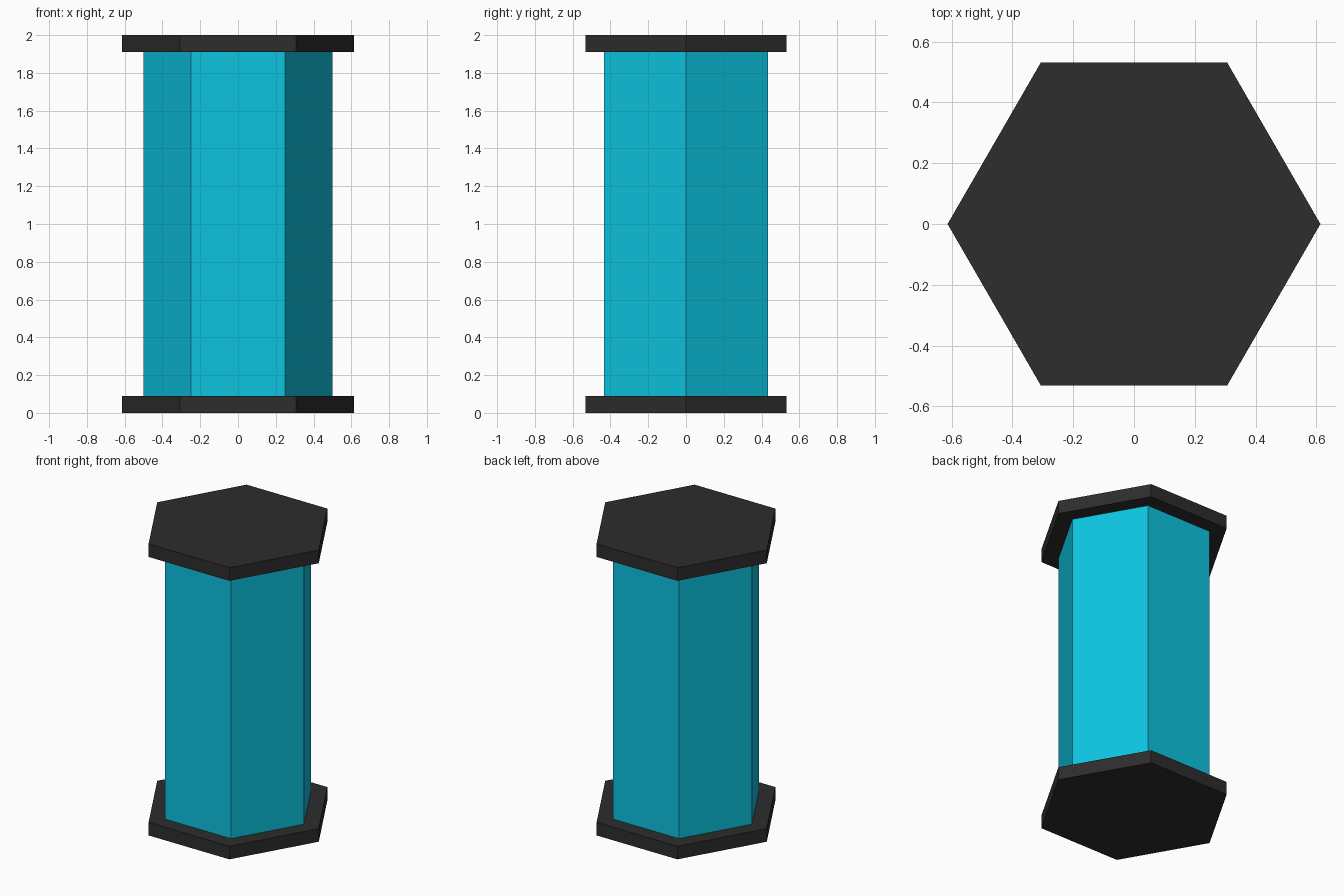
import bpy, bmesh
from math import cos, sin, tau

if "Cube" in bpy.data.objects:
    bpy.data.objects.remove(bpy.data.objects["Cube"])

SIDES = 6


def material(name, color):
    mat = bpy.data.materials.new(name)
    mat.diffuse_color = color
    mat.use_nodes = True
    mat.node_tree.nodes["Principled BSDF"].inputs["Base Color"].default_value = mat.diffuse_color
    return mat


def hex_prism(name, radius, z0, z1, mat):
    """Flat-shaded hexagonal prism with corners on the x axis."""
    bm = bmesh.new()
    ring = [bm.verts.new((radius * cos(tau * i / SIDES), radius * sin(tau * i / SIDES), z0))
            for i in range(SIDES)]
    base = bm.faces.new(ring)
    ext = bmesh.ops.extrude_face_region(bm, geom=[base], use_keep_orig=True)
    top = [v for v in ext["geom"] if isinstance(v, bmesh.types.BMVert)]
    bmesh.ops.translate(bm, verts=top, vec=(0, 0, z1 - z0))
    bmesh.ops.recalc_face_normals(bm, faces=bm.faces)
    mesh = bpy.data.meshes.new(name)
    bm.to_mesh(mesh)
    bm.free()
    mesh.materials.append(mat)
    obj = bpy.data.objects.new(name, mesh)
    bpy.context.collection.objects.link(obj)
    return obj


cyan = material("cyan", (0.004, 0.55, 0.74, 1))
black = material("black", (0.026, 0.026, 0.026, 1))

# Coloured column between two wider end plates
hex_prism("column", 0.5, 0.09, 1.91, cyan)
hex_prism("bottom_plate", 0.613, 0.0, 0.09, black)
hex_prism("top_plate", 0.613, 1.91, 2.0, black)
